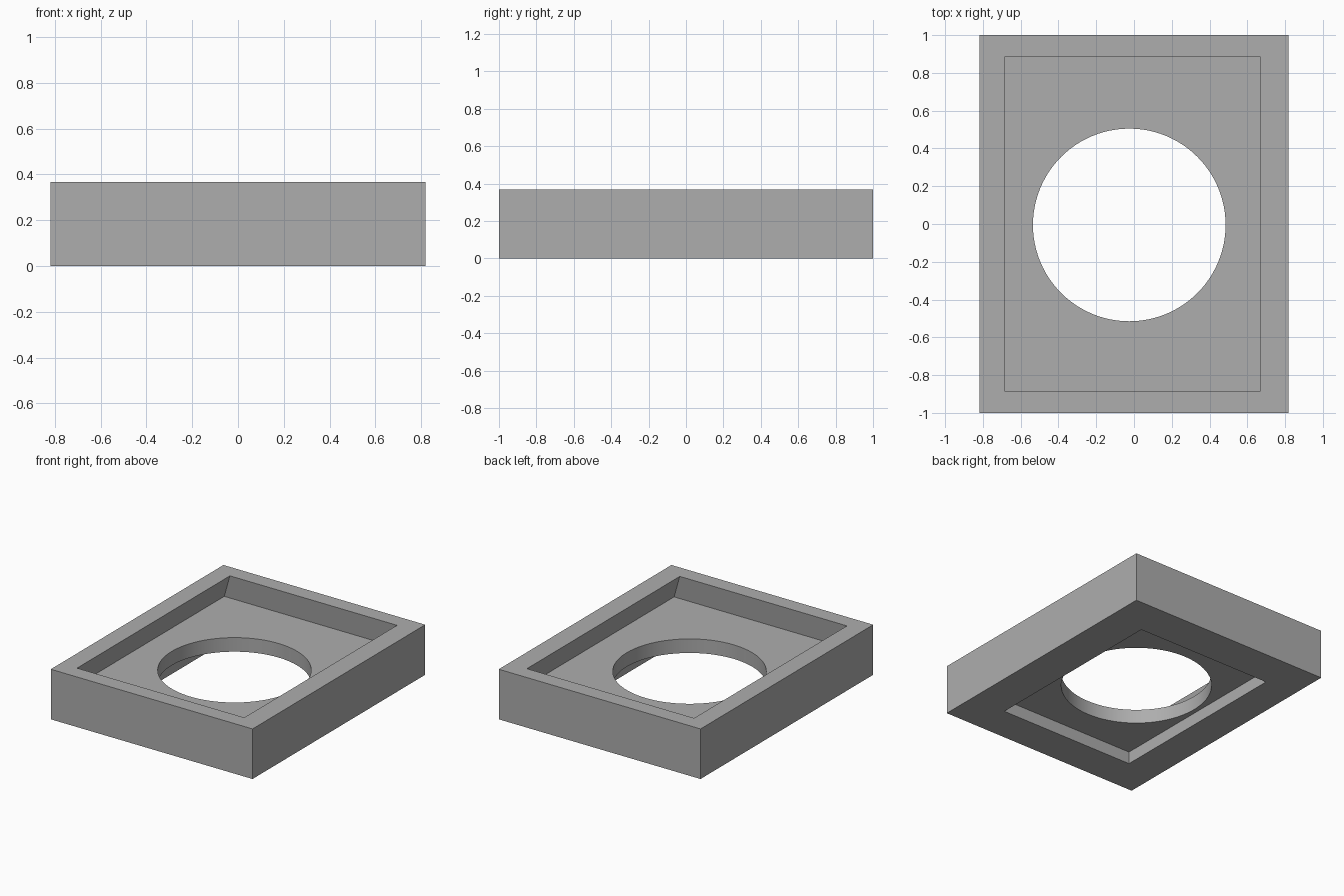
import bpy, bmesh, math

cube = bpy.data.objects.get("Cube")
if cube:
    bpy.data.objects.remove(cube, do_unlink=True)

grey = bpy.data.materials.new("mid_grey")
grey.use_nodes = True
colour = (0.42, 0.42, 0.42, 1)
grey.diffuse_color = colour
for node in grey.node_tree.nodes:
    if node.type == 'BSDF_PRINCIPLED':
        node.inputs["Base Color"].default_value = colour

HEIGHT, FLOOR, UNDERSIDE = 0.367, 0.193, 0.09


def finish(name, bm):
    bmesh.ops.recalc_face_normals(bm, faces=bm.faces)
    mesh = bpy.data.meshes.new(name)
    bm.to_mesh(mesh)
    bm.free()
    mesh.materials.append(grey)
    obj = bpy.data.objects.new(name, mesh)
    bpy.context.collection.objects.link(obj)
    return obj


def block(name, x, y, z, flare=(0, 0)):
    """Box from min/max ranges, its bottom widened by flare on each side."""
    bm = bmesh.new()
    bmesh.ops.create_cube(bm, size=1)
    for v in bm.verts:
        low = v.co.z < 0
        sx, sy = math.copysign(1, v.co.x), math.copysign(1, v.co.y)
        v.co.x = x[sx > 0] + (sx * flare[0] if low else 0)
        v.co.y = y[sy > 0] + (sy * flare[1] if low else 0)
        v.co.z = z[not low]
    return finish(name, bm)


# Solid outer frame
frame = block("tray_frame", (-0.818, 0.818), (-1, 1), (0, HEIGHT))

# Upper recess with undercut walls, lower recess with straight walls
recess = block("upper_recess_cutter", (-0.685, 0.67), (-0.885, 0.885),
               (FLOOR, HEIGHT), flare=(0.06, 0.02))
# Continue the recess through the rim so the cut is clean
for v in recess.data.vertices:
    if v.co.z > FLOOR + 0.01:
        v.co.z = HEIGHT + 0.001
underside = block("lower_recess_cutter", (-0.568, 0.535), (-0.73, 0.715),
                  (-0.1, UNDERSIDE))

# Round opening through the middle plate
bm = bmesh.new()
bmesh.ops.create_cone(bm, cap_ends=True, segments=96, radius1=0.51,
                      radius2=0.51, depth=1)
bmesh.ops.translate(bm, verts=bm.verts, vec=(-0.025, -0.005, 0.2))
opening = finish("round_opening_cutter", bm)

bpy.context.view_layer.objects.active = frame
for cutter in (recess, underside, opening):
    cutter.hide_render = True
    mod = frame.modifiers.new(cutter.name, 'BOOLEAN')
    mod.operation = 'DIFFERENCE'
    mod.solver = 'EXACT'
    mod.object = cutter
    bpy.ops.object.modifier_apply(modifier=mod.name)
    bpy.data.objects.remove(cutter, do_unlink=True)

# Smooth only the round wall
bpy.ops.object.select_all(action='DESELECT')
frame.select_set(True)
bpy.ops.object.shade_smooth_by_angle(angle=math.radians(20))
